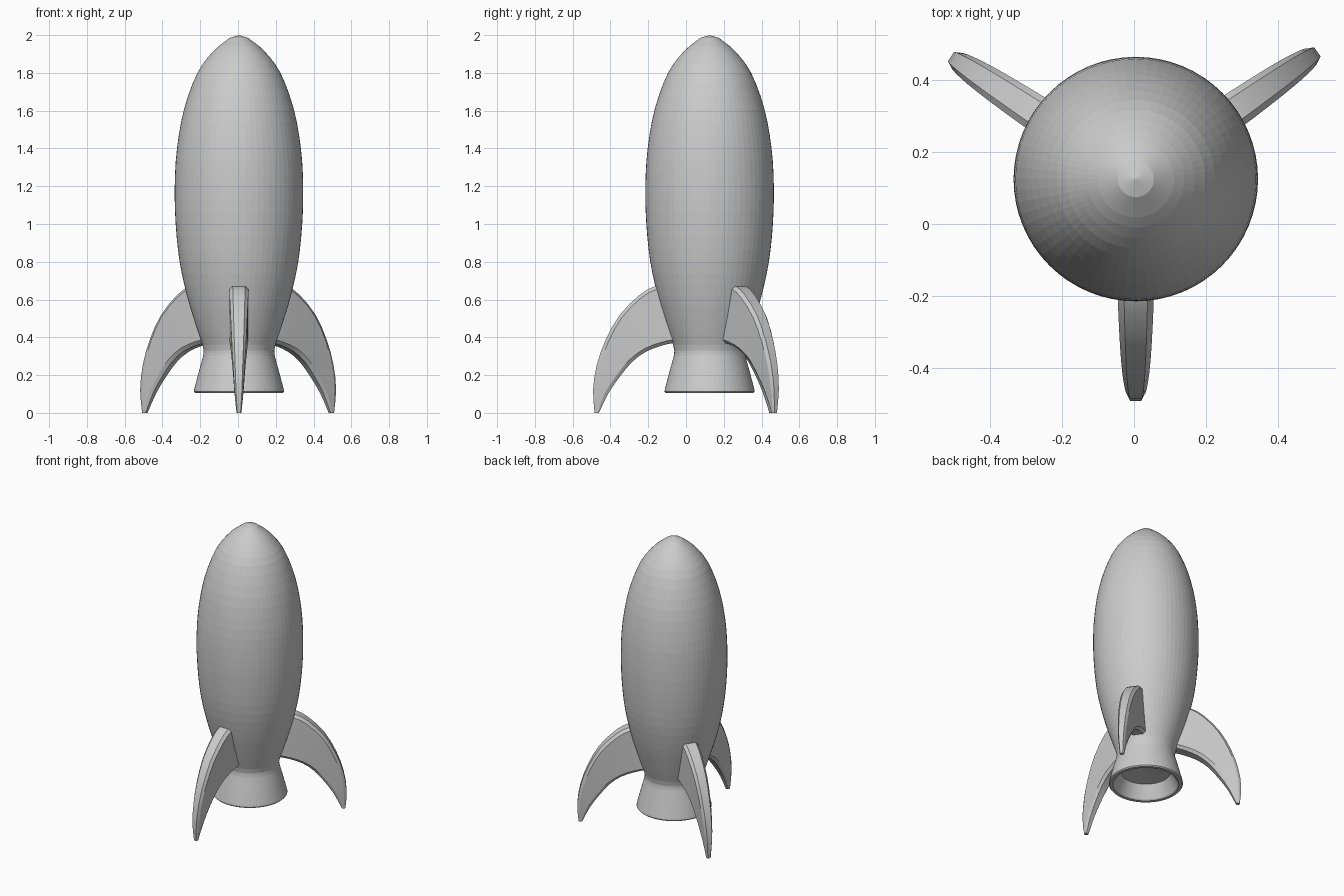
import bpy, bmesh, math
from mathutils import Vector, Matrix

if "Cube" in bpy.data.objects:
    bpy.data.objects.remove(bpy.data.objects["Cube"])

CX, CY = 0.005, 0.125   # rocket axis
SEG = 64


def spline(pts, n):
    """Catmull-Rom through points, n samples per span."""
    p = [Vector(q) for q in pts]
    p = [2 * p[0] - p[1]] + p + [2 * p[-1] - p[-2]]
    out = []
    for i in range(1, len(p) - 2):
        a, b, c, d = p[i - 1:i + 3]
        for k in range(n):
            t = k / n
            out.append(0.5 * (2 * b + (c - a) * t + (2 * a - 5 * b + 4 * c - d) * t * t
                              + (3 * b - a - 3 * c + d) * t ** 3))
    return out + [p[-2]]


def finish(bm, name):
    bmesh.ops.recalc_face_normals(bm, faces=bm.faces)
    me = bpy.data.meshes.new(name)
    bm.to_mesh(me)
    bm.free()
    ob = bpy.data.objects.new(name, me)
    bpy.context.collection.objects.link(ob)
    return ob


def loft(bm, rings):
    n = len(rings[0])
    for a, b in zip(rings, rings[1:]):
        for i in range(n):
            j = (i + 1) % n
            bm.faces.new((a[i], a[j], b[j], b[i]))


# Hull: one revolved skin from nose to hollow nozzle
hull = spline([(0.05, 1.985), (0.135, 1.915), (0.22, 1.80), (0.29, 1.61), (0.328, 1.40),
               (0.34, 1.20), (0.335, 1.00), (0.314, 0.80), (0.275, 0.62), (0.23, 0.47),
               (0.193, 0.36)], 3)
skirt = spline([(0.187, 0.33), (0.190, 0.30), (0.212, 0.22), (0.237, 0.125)], 2)
inner = [Vector(q) for q in ((0.239, 0.113), (0.233, 0.106), (0.213, 0.106), (0.205, 0.113),
                             (0.185, 0.15), (0.16, 0.20))]
bm = bmesh.new()
rings = [[bm.verts.new((CX + r * math.cos(2 * math.pi * i / SEG),
                        CY + r * math.sin(2 * math.pi * i / SEG), z)) for i in range(SEG)]
         for r, z in hull + skirt + inner]
loft(bm, rings)
for ring, z in ((rings[0], 2.0), (rings[-1], 0.21)):
    tip = bm.verts.new((CX, CY, z))
    for i in range(SEG):
        bm.faces.new((ring[i], ring[(i + 1) % SEG], tip))
finish(bm, "hull")

# Fins: curved, tapering blades with chamfered edges
outer = spline([(0.22, 0.672), (0.29, 0.67), (0.37, 0.625), (0.475, 0.52), (0.55, 0.387),
                (0.597, 0.255), (0.617, 0.122), (0.609, 0.0)], 2)
under = spline([(0.15, 0.372), (0.19, 0.37), (0.25, 0.357), (0.335, 0.325), (0.41, 0.27),
                (0.475, 0.192), (0.535, 0.105), (0.586, 0.0)], 2)
half = [w[0] for w in spline([(w, 0) for w in
        (0.051, 0.051, 0.049, 0.044, 0.038, 0.031, 0.024, 0.013)], 2)]


def fin(name, angle):
    bm = bmesh.new()
    place = Matrix.Translation((CX, CY, 0)) @ Matrix.Rotation(math.radians(angle), 4, 'Z')
    rings = []
    for o, u, w in zip(outer, under, half):
        d = u - o
        c = min(0.018 / d.length, 0.25)
        section = [(0, .65), (c, 1), (1 - c, 1), (1, .65), (1, -.65), (1 - c, -1), (c, -1), (0, -.65)]
        ring = []
        for t, s in section:
            q = o + d * t
            ring.append(bm.verts.new(place @ Vector((q[0], s * w, q[1]))))
        rings.append(ring)
    loft(bm, rings)
    bm.faces.new(rings[0])
    bm.faces.new(rings[-1])
    ob = finish(bm, name)
    bpy.ops.object.select_all(action='DESELECT')
    bpy.context.view_layer.objects.active = ob
    ob.select_set(True)
    bpy.ops.object.shade_smooth_by_angle(angle=math.radians(25))


fin("front_fin", -90)
fin("right_fin", 35)
fin("left_fin", 146.5)
